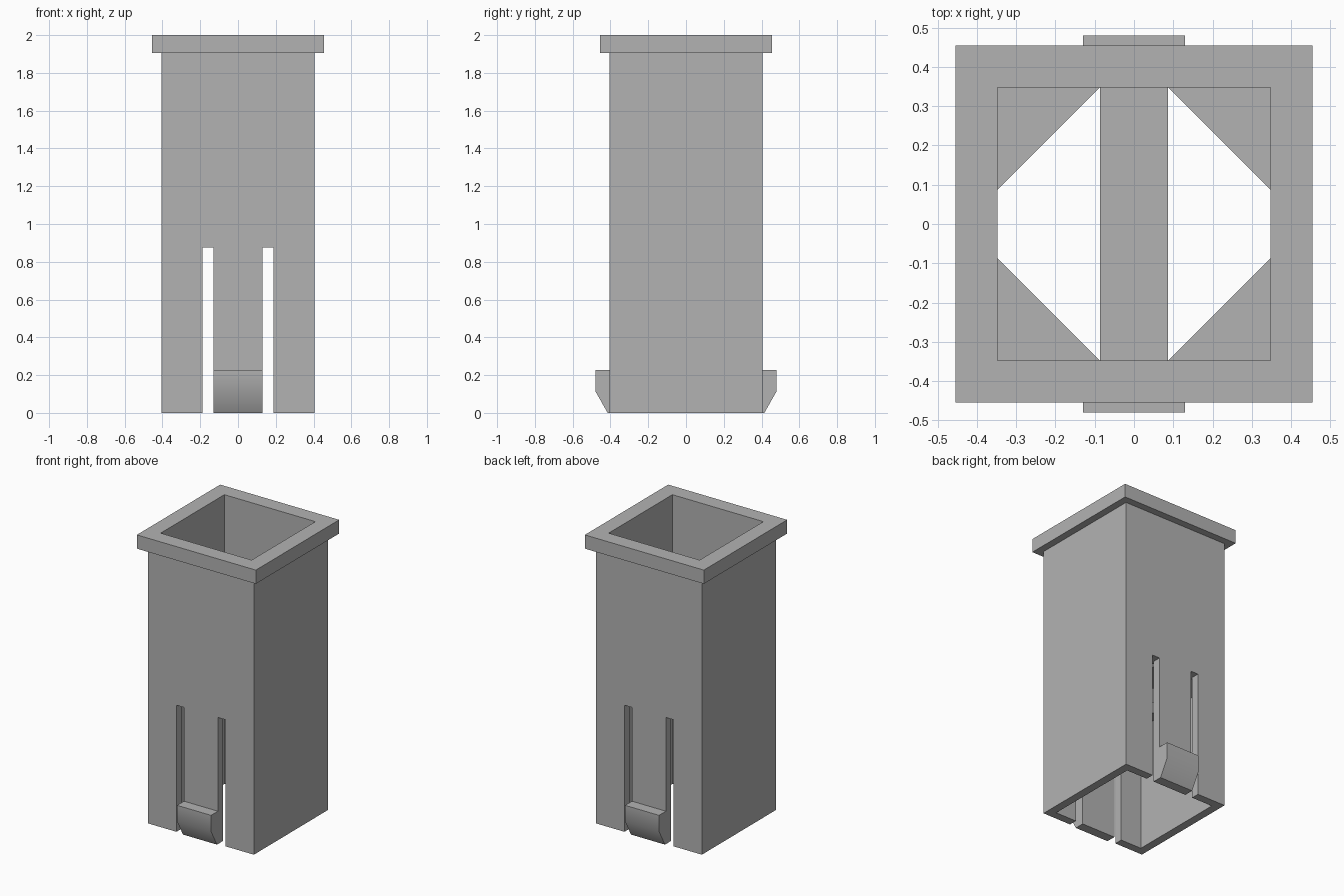
import bpy
import bmesh
from mathutils import Vector

cube = bpy.data.objects.get("Cube")
if cube:
    bpy.data.objects.remove(cube, do_unlink=True)

OUTER, INNER, RIM = 0.405, 0.348, 0.455
RIM_Z, TOP = 1.905, 2.0
TONGUE, SLOT, SLOT_TOP = 0.13, 0.187, 0.875
BAR, SHELF = 0.087, 0.08

grey = bpy.data.materials.new("plain_grey")
grey.use_nodes = True
colour = (0.45, 0.45, 0.45, 1)
grey.diffuse_color = colour
grey.node_tree.nodes["Principled BSDF"].inputs["Base Color"].default_value = colour


def finish(name, bm):
    bmesh.ops.recalc_face_normals(bm, faces=bm.faces)
    mesh = bpy.data.meshes.new(name)
    bm.to_mesh(mesh)
    bm.free()
    mesh.materials.append(grey)
    obj = bpy.data.objects.new(name, mesh)
    bpy.context.collection.objects.link(obj)
    return obj


def prism(bm, points, offset):
    """Extrude a flat polygon along an offset."""
    base = [bm.verts.new(p) for p in points]
    cap = [bm.verts.new(Vector(p) + Vector(offset)) for p in points]
    bm.faces.new(base)
    bm.faces.new(cap)
    for i in range(len(base)):
        j = (i + 1) % len(base)
        bm.faces.new((base[i], base[j], cap[j], cap[i]))


def box(bm, x0, x1, y0, y1, z0, z1):
    prism(bm, [(x0, y0, z0), (x1, y0, z0), (x1, y1, z0), (x0, y1, z0)], (0, 0, z1 - z0))


# Square sleeve with collar: closed profile carried around four corners
bm = bmesh.new()
profile = [(OUTER, 0), (OUTER, RIM_Z), (RIM, RIM_Z), (RIM, TOP), (INNER, TOP), (INNER, 0)]
corners = [(1, 1), (-1, 1), (-1, -1), (1, -1)]
rings = [[bm.verts.new((sx * r, sy * r, z)) for r, z in profile] for sx, sy in corners]
for c in range(4):
    a, b = rings[c], rings[(c + 1) % 4]
    for i in range(len(profile)):
        j = (i + 1) % len(profile)
        bm.faces.new((a[i], b[i], b[j], a[j]))
sleeve = finish("sleeve", bm)

# Slots either side of the front and back tongues
bm = bmesh.new()
for x0, x1 in ((-SLOT, -TONGUE), (TONGUE, SLOT)):
    box(bm, x0, x1, -1, 1, -1, SLOT_TOP)
cutter = finish("slot_cutter", bm)
cutter.hide_render = True
cutter.hide_viewport = True
cutter.display_type = 'WIRE'
cut = sleeve.modifiers.new("slots", 'BOOLEAN')
cut.object = cutter
cut.operation = 'DIFFERENCE'
cut.solver = 'EXACT'

# Ramped catches at the tongue tips
catch = [(OUTER, 0), (0.415, 0), (0.48, 0.115), (0.48, 0.227), (OUTER, 0.227)]
for name, side in (("front_catch", -1), ("back_catch", 1)):
    bm = bmesh.new()
    prism(bm, [(-TONGUE, side * y, z) for y, z in catch], (2 * TONGUE, 0, 0))
    obj = finish(name, bm)
    bpy.ops.object.select_all(action='DESELECT')
    obj.select_set(True)
    bpy.context.view_layer.objects.active = obj
    bpy.ops.object.shade_smooth_by_angle(angle=0.6)

# Inner shelf: a cross bar and four corner gussets
bm = bmesh.new()
box(bm, -BAR, BAR, -INNER, INNER, SLOT_TOP, SLOT_TOP + SHELF)
finish("cross_bar", bm)
bm = bmesh.new()
for sx, sy in corners:
    points = [(INNER, INNER), (BAR, INNER), (INNER, BAR)]
    prism(bm, [(sx * x, sy * y, SLOT_TOP) for x, y in points], (0, 0, SHELF))
finish("corner_gussets", bm)
